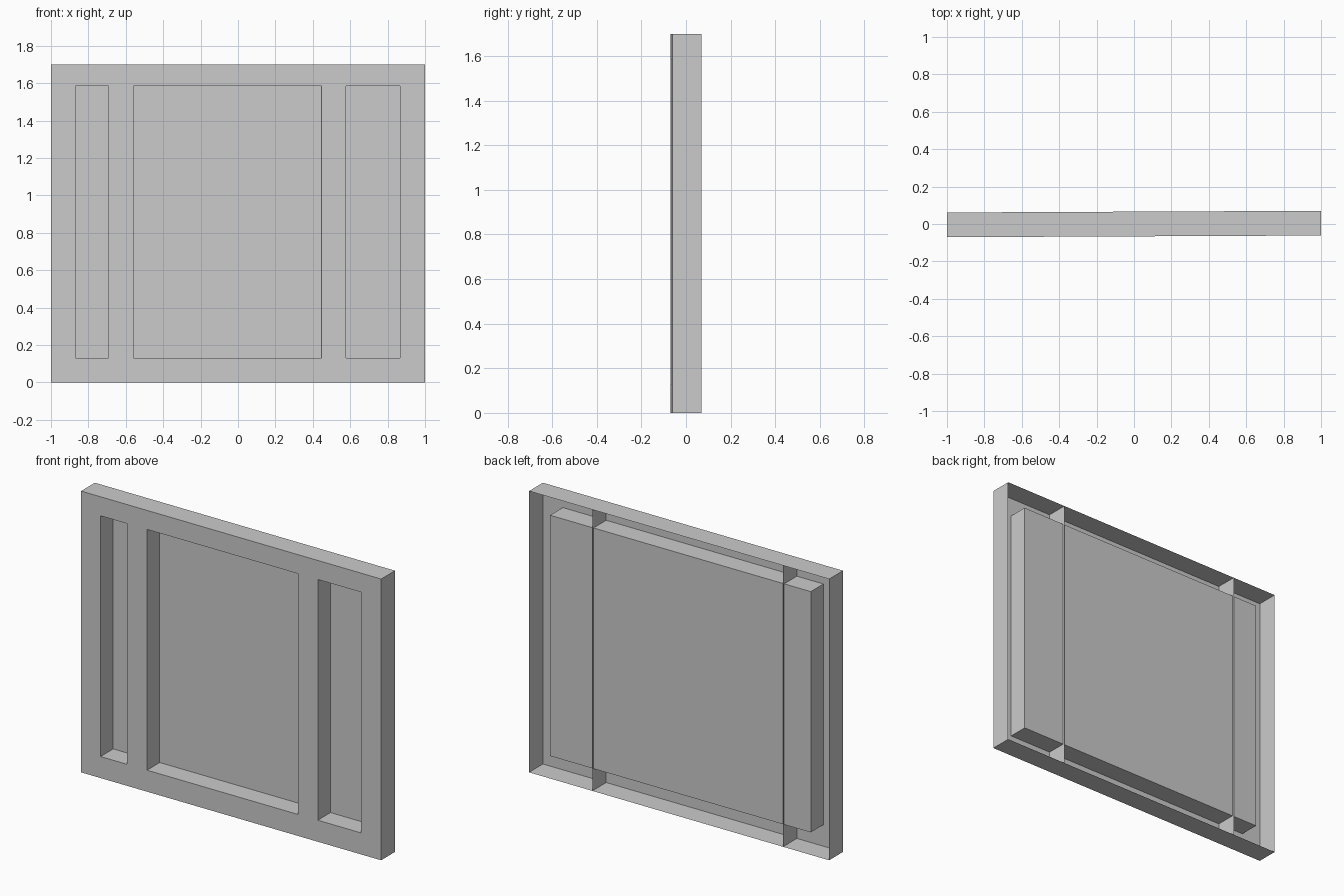
import bpy, bmesh
from mathutils import Matrix

if "Cube" in bpy.data.objects:
    bpy.data.objects.remove(bpy.data.objects["Cube"])

H, F, B, P = 1.7, -0.066, 0.066, 0.055     # height, front, back edge, recessed pane
Z0, Z1 = 0.13, 1.585                       # opening bottom and top
OPENINGS = [(-0.87, -0.693), (-0.56, 0.445), (0.578, 0.867)]
TILT = Matrix.Rotation(0.0045, 4, 'Z')     # panel is turned very slightly


def sheet_object(name, quads):
    bm = bmesh.new()
    for q in quads:
        bm.faces.new([bm.verts.new(p) for p in q])
    bmesh.ops.remove_doubles(bm, verts=bm.verts, dist=1e-5)
    bm.transform(TILT)
    me = bpy.data.meshes.new(name)
    bm.to_mesh(me)
    bm.free()
    ob = bpy.data.objects.new(name, me)
    bpy.context.collection.objects.link(ob)
    return ob


def facing(x0, x1, z0, z1, y):             # sheet facing the front
    return [(x0, y, z0), (x1, y, z0), (x1, y, z1), (x0, y, z1)]


def upright(x, y0, y1, z0, z1):            # side wall
    return [(x, y0, z0), (x, y1, z0), (x, y1, z1), (x, y0, z1)]


def level(x0, x1, y0, y1, z):              # horizontal wall
    return [(x0, y0, z), (x1, y0, z), (x1, y1, z), (x0, y1, z)]


# Front face: a grid with the three openings left out
xs = [-1] + [x for o in OPENINGS for x in o] + [1]
zs = [0, Z0, Z1, H]
sheet_object("front_face", [facing(xs[i], xs[i + 1], zs[j], zs[j + 1], F)
                            for i in range(7) for j in range(3)
                            if not (j == 1 and i % 2)])

# Outer rim, open at the back
sheet_object("outer_rim", [upright(x, F, B, 0, H) for x in (-1, 1)]
             + [level(-1, 1, F, B, z) for z in (0, H)])

# Reveals around the openings
L, R = xs[1], xs[-2]
sheet_object("reveals", [upright(x, F, P, Z0, Z1) for x in xs[1:-1]]
             + [level(L, R, F, P, z) for z in (Z0, Z1)])

# Pane closing the recesses
sheet_object("back_pane", [facing(L, R, Z0, Z1, P)])

# Full-height dividers beside the middle section, seen from behind
sheet_object("dividers", [q for x in (OPENINGS[0][1], OPENINGS[2][0])
                          for q in (upright(x, F, P, 0, Z0), upright(x, F, P, Z1, H),
                                    upright(x, P, B, 0, H))])
